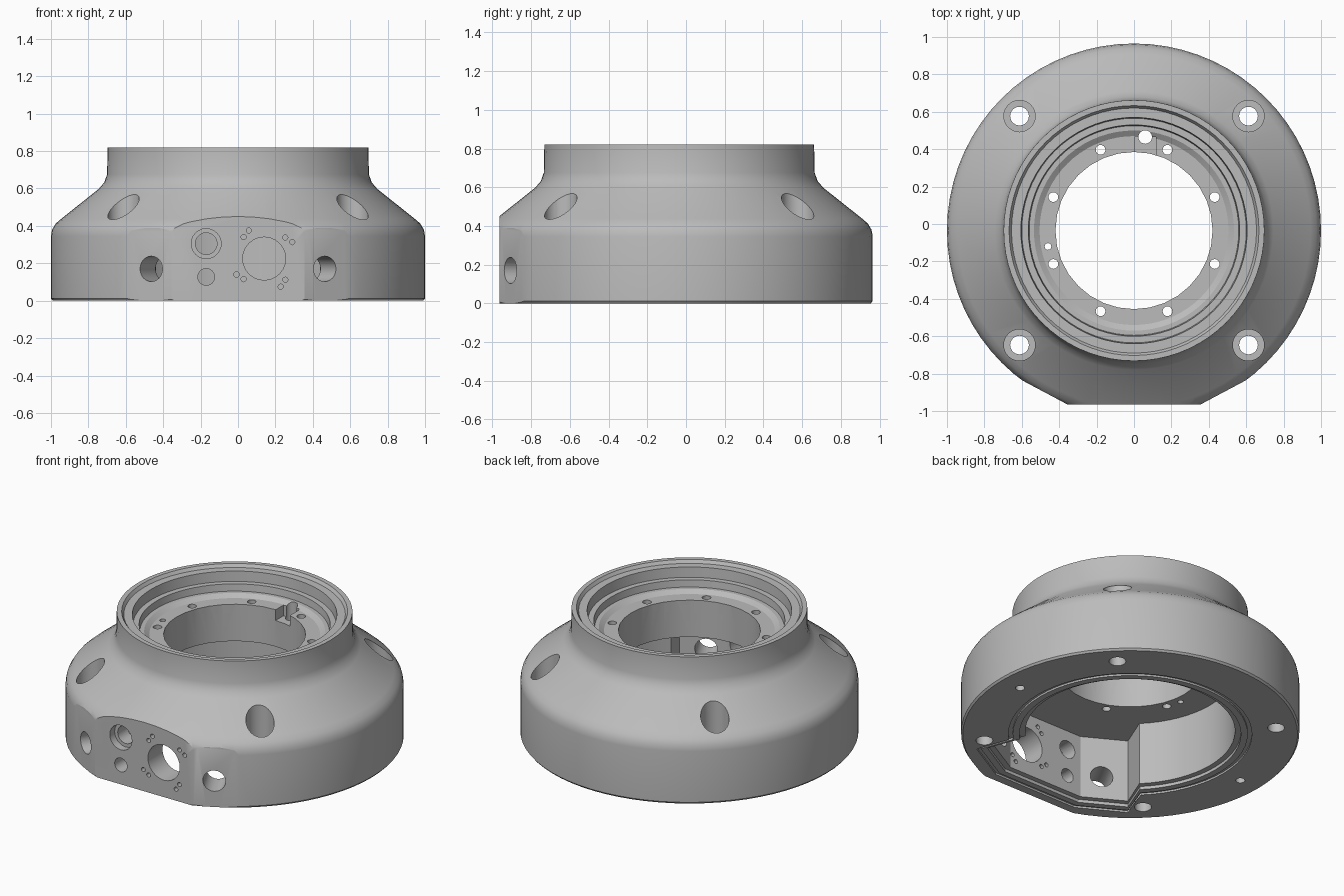
import bpy, bmesh, math
from mathutils import Vector, Matrix

cube = bpy.data.objects.get("Cube")
if cube:
    bpy.data.objects.remove(cube, do_unlink=True)

CY = -0.035      # y of the turning axis
CEILING = 0.43   # top of the lower cavity


def make_object(name, bm):
    bmesh.ops.recalc_face_normals(bm, faces=bm.faces)
    mesh = bpy.data.meshes.new(name)
    bm.to_mesh(mesh)
    bm.free()
    obj = bpy.data.objects.new(name, mesh)
    bpy.context.scene.collection.objects.link(obj)
    return obj


def lathe(name, profile, steps):
    """Turn a profile that starts and ends on the axis."""
    bm = bmesh.new()
    verts = [bm.verts.new((r, 0, z)) for r, z in profile]
    edges = [bm.edges.new(pair) for pair in zip(verts, verts[1:])]
    bmesh.ops.spin(bm, geom=verts + edges, cent=(0, 0, 0), axis=(0, 0, 1),
                   angle=2 * math.pi, steps=steps)
    bmesh.ops.remove_doubles(bm, verts=bm.verts, dist=1e-5)
    bmesh.ops.translate(bm, verts=bm.verts, vec=(0, CY, 0))
    return make_object(name, bm)


def cut(cutter):
    """Subtract the cutter from the housing and discard it."""
    cutter.hide_render = True
    mod = housing.modifiers.new("cut", 'BOOLEAN')
    mod.operation = 'DIFFERENCE'
    mod.solver = 'EXACT'
    mod.object = cutter
    bpy.context.view_layer.objects.active = housing
    bpy.ops.object.modifier_apply(modifier=mod.name)
    bpy.data.objects.remove(cutter, do_unlink=True)


def drill(start, end, radius, sides=24):
    """Cut a round hole between two points given from the turning axis."""
    a, b = Vector(start), Vector(end)
    bm = bmesh.new()
    bmesh.ops.create_cone(bm, cap_ends=True, segments=sides, radius1=radius,
                          radius2=radius, depth=(b - a).length)
    turn = (b - a).to_track_quat('Z', 'Y').to_matrix().to_4x4()
    move = Matrix.Translation((a + b) / 2 + Vector((0, CY, 0)))
    bmesh.ops.transform(bm, matrix=move @ turn, verts=bm.verts)
    cut(make_object("hole_cutter", bm))


def cut_box(centre, size, angle=0):
    """Cut a box, turned about the main axis."""
    bm = bmesh.new()
    bmesh.ops.create_cube(bm, size=1)
    bmesh.ops.scale(bm, vec=size, verts=bm.verts)
    bmesh.ops.translate(bm, vec=centre, verts=bm.verts)
    bmesh.ops.rotate(bm, cent=(0, 0, 0), verts=bm.verts,
                     matrix=Matrix.Rotation(angle, 3, 'Z'))
    bmesh.ops.translate(bm, vec=(0, CY, 0), verts=bm.verts)
    cut(make_object("box_cutter", bm))


def outline(grow):
    """Round cavity with a chamfered bay towards the front."""
    pts = [(0.62 * math.cos(t), 0.62 * math.sin(t)) for t in
           [math.radians(-45 + 270 * i / 48) for i in range(49)]]
    bay = [(-0.52, -0.64), (-0.27, -0.78)]
    pts += bay + [(-x, y) for x, y in reversed(bay)]
    return [Vector((x, y, 0)) * (1 + grow / Vector((x, y)).length) for x, y in pts]


def cut_outline(outer, top, inner=None):
    """Cut the cavity outline from below, or a groove if inner is given."""
    bm = bmesh.new()
    loops = []
    for grow in [outer] if inner is None else [outer, inner]:
        for z in (-0.05, top):
            loops.append([bm.verts.new(p + Vector((0, CY, z))) for p in outline(grow)])
    n = len(loops[0])

    def bridge(a, b):
        for i in range(n):
            j = (i + 1) % n
            bm.faces.new((a[i], a[j], b[j], b[i]))

    bridge(loops[0], loops[1])
    if inner is None:
        bm.faces.new(loops[0])
        bm.faces.new(loops[1])
    else:
        bridge(loops[2], loops[3])
        bridge(loops[0], loops[2])
        bridge(loops[1], loops[3])
    cut(make_object("outline_cutter", bm))


# Turned housing: base, shoulder, neck and stepped seat inside the neck
housing = lathe("housing", [
    (0, 0), (0.99, 0), (1, 0.012), (1, 0.345), (0.994, 0.38), (0.975, 0.412),
    (0.945, 0.438), (0.745, 0.597), (0.715, 0.632), (0.70, 0.675), (0.697, 0.82),
    (0.668, 0.82), (0.655, 0.80), (0.605, 0.80), (0.60, 0.735), (0.565, 0.735),
    (0.56, 0.69), (0.535, 0.69), (0.505, 0.67), (0, 0.67)], 72)

# Connector face and the two slight flats beside it
cut_box((0, -1.43, 0.4), (2, 1, 1.2))
for side in (-1, 1):
    cut_box((0, -1.488, 0.4), (1.2, 1, 1.2), side * math.radians(28))

# Lower cavity, cover recess, seal groove and bore
cut_outline(0, CEILING)
cut_outline(0.035, 0.02)
cut_outline(0.10, 0.012, inner=0.075)
drill((0, 0, 0.3), (0, 0, 1), 0.42, 32)

# Keyway in the seat with its cable hole
cut_box((0.06, 0.44, 0.75), (0.115, 0.12, 0.3))
drill((0.06, 0.50, 0.3), (0.06, 0.50, 0.9), 0.036)

# Seat screw holes
for i in range(8):
    a = math.radians(22.5 + 45 * i)
    x, y = 0.467 * math.cos(a), 0.467 * math.sin(a)
    drill((x, y, 0.3), (x, y, 0.9), 0.026, 16)
drill((-0.46, -0.085, 0.3), (-0.46, -0.085, 0.9), 0.018, 12)

# Counterbored mounting holes through the shoulder
for sx in (-1, 1):
    for sy in (-1, 1):
        x, y = 0.612 * sx, 0.612 * sy
        drill((x, y, 0.25), (x, y, 0.9), 0.084, 32)
        drill((x, y, -0.1), (x, y, 0.4), 0.05)
    # Blind dowel holes underneath
    drill((0.85 * sx, 0, -0.1), (0.85 * sx, 0, 0.12), 0.028, 16)

# Angled side ports
for side in (-1, 1):
    d = Vector((side * math.sin(math.radians(28)), -math.cos(math.radians(28)), 0))
    up = Vector((0, 0, 0.17))
    drill(d * 0.6 + up, d * 1.1 + up, 0.068)

# Front connector openings: (x, z, radius, inner end)
for x, z, r, y in [(0.14, 0.225, 0.115, -0.7), (-0.17, 0.305, 0.08, -0.88),
                   (-0.17, 0.305, 0.058, -0.7), (-0.17, 0.127, 0.045, -0.7)]:
    drill((x, -1.05, z), (x, y, z), r)

# Small screw holes around the large opening
for x, z in [(0.03, 0.34), (0.058, 0.375), (0.253, 0.338), (0.29, 0.313),
             (-0.008, 0.14), (0.03, 0.115), (0.253, 0.112), (0.228, 0.075)]:
    drill((x, -1.05, z), (x, -0.7, z), 0.014, 12)

# Single grey metal finish
grey = bpy.data.materials.new("grey metal")
grey.use_nodes = True
grey.diffuse_color = (0.5, 0.5, 0.5, 1)
grey.node_tree.nodes["Principled BSDF"].inputs["Base Color"].default_value = (0.5, 0.5, 0.5, 1)
housing.data.materials.clear()
housing.data.materials.append(grey)
for poly in housing.data.polygons:
    poly.material_index = 0

bpy.ops.object.select_all(action='DESELECT')
housing.select_set(True)
bpy.context.view_layer.objects.active = housing
bpy.ops.object.shade_smooth_by_angle(angle=math.radians(25))
